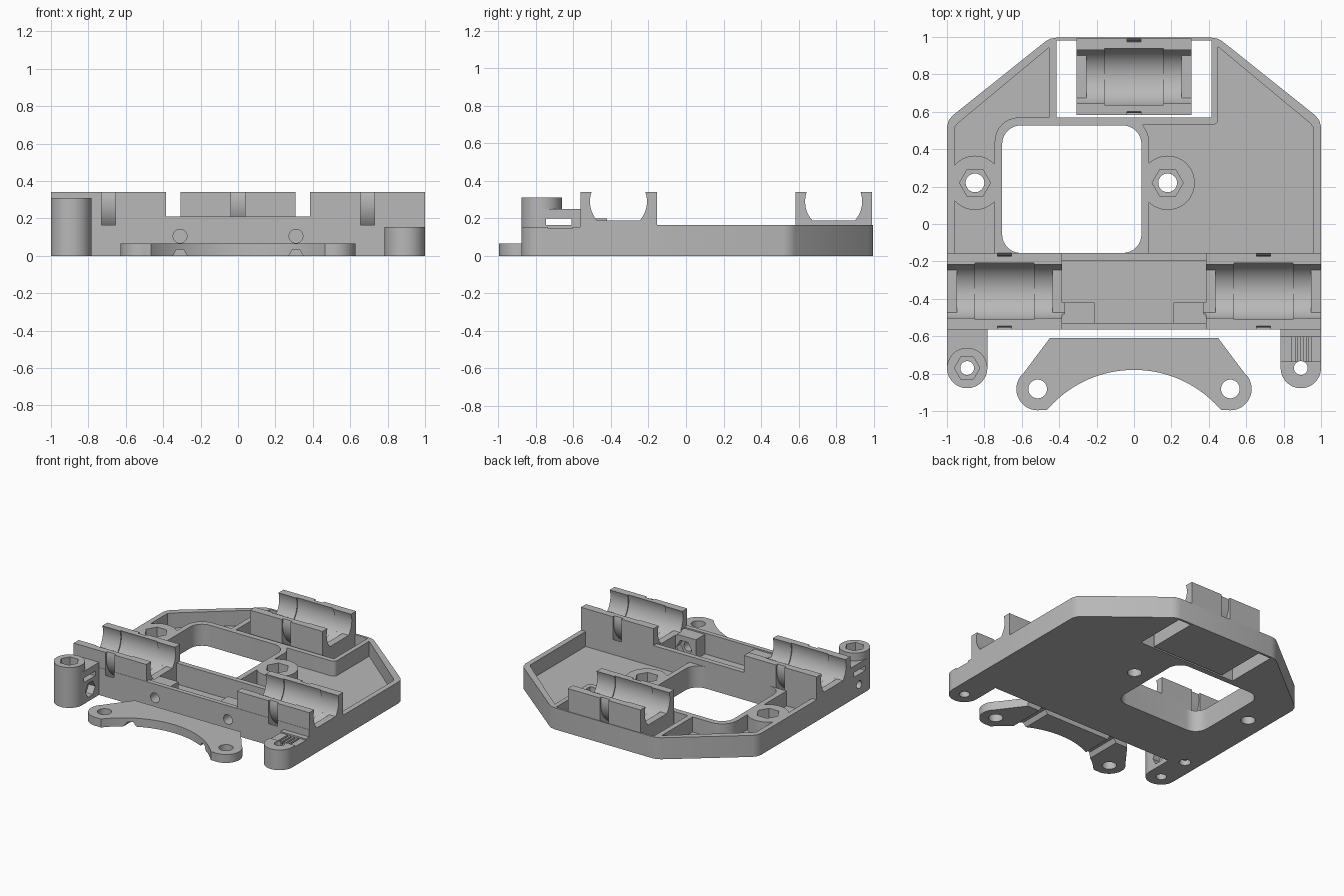
import bpy, bmesh, math
from mathutils import Matrix, Vector

cube = bpy.data.objects.get("Cube")
if cube:
    bpy.data.objects.remove(cube, do_unlink=True)

grey = bpy.data.materials.new("mid grey plastic")
grey.use_nodes = True
grey.diffuse_color = (0.48, 0.48, 0.48, 1)
grey.node_tree.nodes["Principled BSDF"].inputs["Base Color"].default_value = grey.diffuse_color


def prism(points, low, high, axis="z", name="part"):
    """Extrude a 2D outline; along x the outline is (y, z), along y it is (x, z)."""
    place = {"z": lambda a, b, h: (a, b, h),
             "x": lambda a, b, h: (h, a, b),
             "y": lambda a, b, h: (a, h, b)}[axis]
    bm = bmesh.new()
    base = bm.faces.new([bm.verts.new(place(a, b, low)) for a, b in points])
    moved = bmesh.ops.extrude_face_region(bm, geom=[base])["geom"]
    shift = Vector(place(0, 0, high - low))
    bmesh.ops.translate(bm, vec=shift, verts=[v for v in moved if isinstance(v, bmesh.types.BMVert)])
    bmesh.ops.recalc_face_normals(bm, faces=bm.faces)
    mesh = bpy.data.meshes.new(name)
    bm.to_mesh(mesh)
    bm.free()
    mesh.materials.append(grey)
    obj = bpy.data.objects.new(name, mesh)
    bpy.context.collection.objects.link(obj)
    return obj


def ring(a, b, r, sides=48, turn=0.0):
    return [(a + r * math.cos(turn + math.tau * i / sides),
             b + r * math.sin(turn + math.tau * i / sides)) for i in range(sides)]


def box(x0, x1, y0, y1, z0, z1):
    return prism([(x0, y0), (x1, y0), (x1, y1), (x0, y1)], z0, z1)


def disc(a, b, r, low, high, axis="z", sides=48):
    return prism(ring(a, b, r, sides), low, high, axis)


def rounded(x0, x1, y0, y1, r, low, high):
    pts = []
    for k, (cx, cy) in enumerate([(x1 - r, y1 - r), (x0 + r, y1 - r), (x0 + r, y0 + r), (x1 - r, y0 + r)]):
        for i in range(9):
            a = math.pi / 2 * (k + i / 8)
            pts.append((cx + r * math.cos(a), cy + r * math.sin(a)))
    return prism(pts, low, high)


def combine(target, parts, operation):
    """Apply exact booleans and drop the helper solids."""
    for part in parts:
        mod = target.modifiers.new("bool", "BOOLEAN")
        mod.operation, mod.solver, mod.object = operation, "EXACT", part
        bpy.context.view_layer.update()
        graph = bpy.context.evaluated_depsgraph_get()
        mesh = bpy.data.meshes.new_from_object(target.evaluated_get(graph))
        target.modifiers.clear()
        target.data = mesh
        bpy.data.objects.remove(part, do_unlink=True)
    return target


def add(target, *parts):
    return combine(target, parts, "UNION")


def cut(target, *parts):
    return combine(target, parts, "DIFFERENCE")


def mirror_outline(half):
    return half + [(-x, y) for x, y in reversed(half)]


RIM, FLOOR, TOP = 0.165, 0.05, 0.34
AXIS_Z = 0.29
HOLDERS = [(-0.692, -0.36), (0.692, -0.36), (0, 0.787)]
BOSSES = [(-0.85, 0.22), (0.18, 0.22)]
POST_X, POST_Y, POST_R = 0.892, -0.77, 0.108

# Tray with walls
tray = prism(mirror_outline([(1, -0.565), (1, 0.52), (0.99, 0.555), (0.97, 0.58),
                             (0.475, 0.975), (0.45, 0.99), (0.41, 0.997)]), 0, RIM, name="carriage_body")
pocket = prism(mirror_outline([(0.96, -0.155), (0.96, 0.515), (0.94, 0.54), (0.44, 0.955)]), FLOOR, 0.5)
cut(pocket,
    rounded(-0.745, 0.08, -0.3, 0.57, 0.13, 0, 0.6),
    rounded(-0.455, 0.45, 0.53, 1.2, 0.03, 0, 0.6),
    *[disc(x, y, 0.145, 0, 0.6) for x, y in BOSSES])
cut(tray, pocket)

# Opening round the rear bearing holder
cut(tray, box(-0.415, 0.415, 0.57, 0.98, -0.1, 0.5))

# Front beam and the three bearing holder blocks
add(tray, box(-1, 1, -0.565, -0.155, 0, 0.21))
for x, y in HOLDERS:
    add(tray, box(x - 0.308, x + 0.308, y - 0.203, y + 0.205, 0, TOP))

# Beam pocket with nut blocks at its front corners
middle = box(-0.384, 0.384, -0.53, -0.195, FLOOR, 0.5)
for s in (-1, 1):
    cut(middle, box(min(s * 0.21, s * 0.5), max(s * 0.21, s * 0.5), -0.6, -0.42, 0, 0.2))
cut(tray, middle)
for s in (-1, 1):
    cut(tray, disc(s * 0.31, 0.105, 0.037, -0.7, -0.4, "y", 24),
        disc(s * 0.31, 0.105, 0.065, -0.47, -0.4, "y", 6))

# Bearing seats, rod clearance and tie grooves
for x, y in HOLDERS:
    clearance = [p for p in ring(y, AXIS_Z, 0.152, 96) if p[1] >= 0.185]
    clearance.sort(key=lambda p: math.atan2(p[0] - y, p[1] - AXIS_Z))
    groove = disc(y, AXIS_Z, 0.24, x - 0.037, x + 0.037, "x", 64)
    cut(groove, disc(y, AXIS_Z, 0.193, x - 0.1, x + 0.1, "x", 64))
    cut(tray, groove,
        prism(clearance, x - 0.32, x + 0.32, "x"),
        disc(y, AXIS_Z, 0.152, x - 0.255, x + 0.255, "x", 64),
        disc(y, AXIS_Z, 0.16, x - 0.157, x + 0.157, "x", 64))

# Large rounded window and boss holes with hexagonal nut seats
cut(tray, rounded(-0.705, 0.04, -0.155, 0.527, 0.1, -0.1, 0.6))
for x, y in BOSSES:
    cut(tray, disc(x, y, 0.05, -0.1, 0.5), disc(x, y, 0.083, 0.085, 0.5, sides=6))

# Belt posts: tall on one side, short on the other
add(tray,
    box(-1, -0.784, POST_Y, -0.55, 0, 0.25), disc(-POST_X, POST_Y, POST_R, 0, 0.31),
    box(0.784, 1, POST_Y, -0.55, 0, 0.155), disc(POST_X, POST_Y, POST_R, 0, 0.155))
cut(tray,
    disc(-POST_X, POST_Y, 0.037, -0.1, 0.5), disc(-POST_X, POST_Y, 0.068, 0.25, 0.5, sides=6),
    box(-1.1, -0.7, -0.745, -0.61, 0.165, 0.2),
    disc(-0.67, 0.085, 0.03, -1.1, -0.7, "x", 24), disc(-0.67, 0.085, 0.06, -0.84, -0.7, "x", 6),
    disc(-0.89, -0.51, 0.04, -0.1, 0.04),
    disc(POST_X, POST_Y, 0.037, -0.1, 0.5),
    box(0.7, 1.1, -0.735, -0.605, 0.145, 0.3))
for i in range(4):
    x = 0.845 + i * 0.03
    cut(tray, box(x, x + 0.015, -0.735, -0.605, 0.125, 0.3))

# Separate curved clamp plate
clamp = prism(mirror_outline([(0.515, -0.995), (0.608, -0.82), (0.45, -0.61)]), 0, 0.065, name="clamp_plate")
for s in (-1, 1):
    add(clamp, disc(s * 0.515, -0.882, 0.114, 0, 0.065))
cut(clamp, disc(0, -1.392, 0.612, -0.1, 0.2, sides=128))
for s in (-1, 1):
    cut(clamp, disc(s * 0.515, -0.882, 0.05, -0.1, 0.2),
        disc(s * 0.31, 0, 0.038, -1.1, -0.5, "y", 6))

# Smooth the curves while keeping edges crisp
for obj in (tray, clamp):
    bpy.ops.object.select_all(action="DESELECT")
    obj.select_set(True)
    bpy.context.view_layer.objects.active = obj
    bpy.ops.object.shade_smooth_by_angle(angle=math.radians(25))
